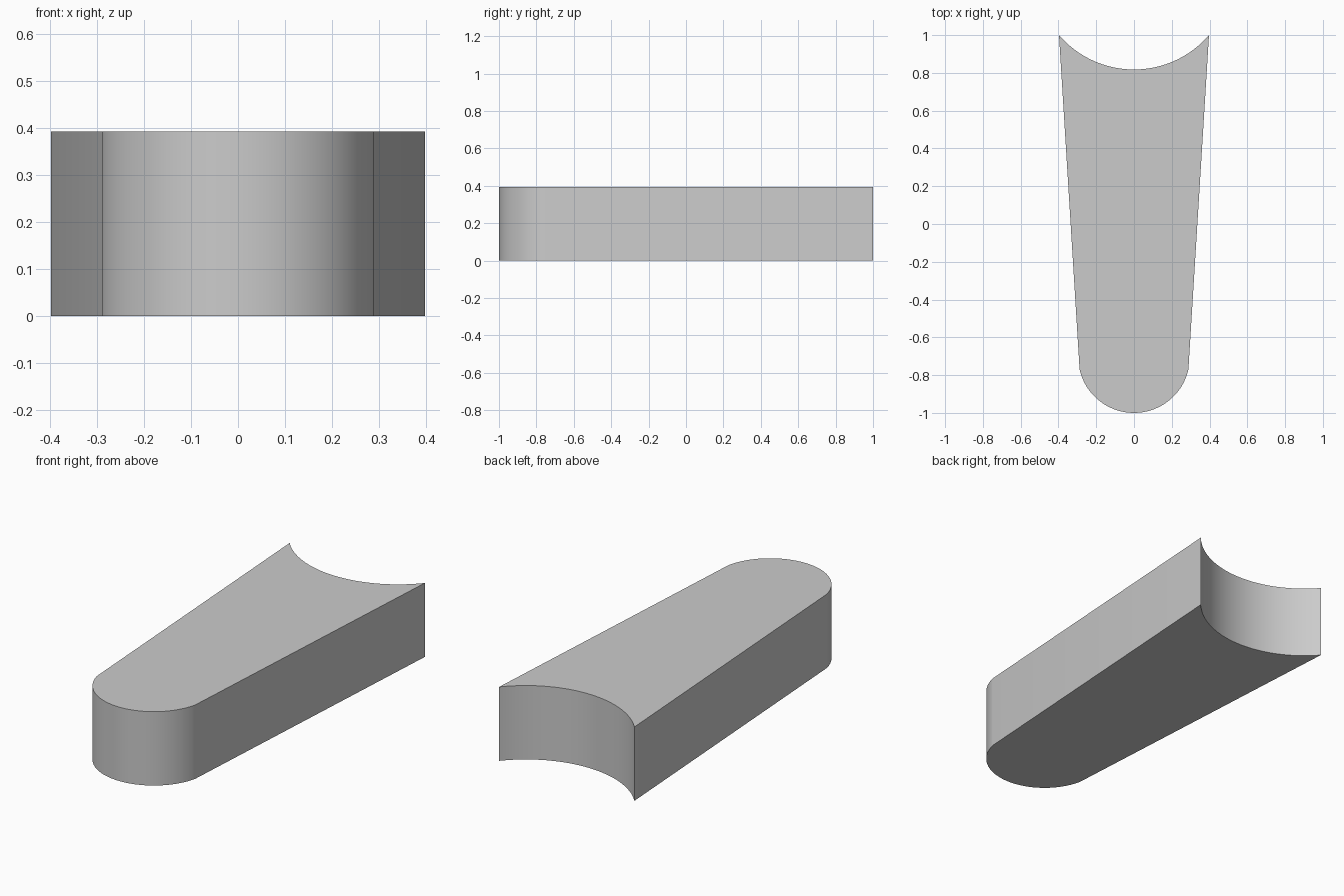
import bpy, bmesh, math

if "Cube" in bpy.data.objects:
    bpy.data.objects.remove(bpy.data.objects["Cube"], do_unlink=True)

HEIGHT = 0.392


def arc(half_width, y_end, y_mid, steps):
    """Points from -x to +x on the circle through both ends and the middle."""
    sag = y_end - y_mid
    radius = (half_width ** 2 + sag ** 2) / (2 * sag)
    centre = y_mid + radius
    reach = math.atan2(half_width, centre - y_end)
    angles = [reach * (2 * i / steps - 1) for i in range(steps + 1)]
    return [(radius * math.sin(a), centre - radius * math.cos(a)) for a in angles]


# Outline: rounded nose at the front, tapered sides, hollow arc at the back
nose = arc(0.288, -0.77, -1.0, 48)
hollow = arc(0.397, 1.0, 0.818, 48)
outline = nose + hollow[::-1]

# Extrude the outline into a solid block
bm = bmesh.new()
base = bm.faces.new([bm.verts.new((x, y, 0)) for x, y in outline])
top = bmesh.ops.extrude_face_region(bm, geom=[base], use_keep_orig=True)
verts = [g for g in top["geom"] if isinstance(g, bmesh.types.BMVert)]
bmesh.ops.translate(bm, verts=verts, vec=(0, 0, HEIGHT))
bmesh.ops.recalc_face_normals(bm, faces=bm.faces)
mesh = bpy.data.meshes.new("tapered_block")
bm.to_mesh(mesh)
bm.free()

block = bpy.data.objects.new("tapered_block", mesh)
bpy.context.collection.objects.link(block)

# Plain grey material
grey = bpy.data.materials.new("light_grey")
grey.use_nodes = True
colour = (0.6, 0.6, 0.6, 1)
grey.diffuse_color = colour
grey.node_tree.nodes["Principled BSDF"].inputs["Base Color"].default_value = colour
mesh.materials.append(grey)

# Smooth curved walls, sharp rims
bpy.ops.object.select_all(action="DESELECT")
block.select_set(True)
bpy.context.view_layer.objects.active = block
bpy.ops.object.shade_smooth_by_angle(angle=math.radians(30))
